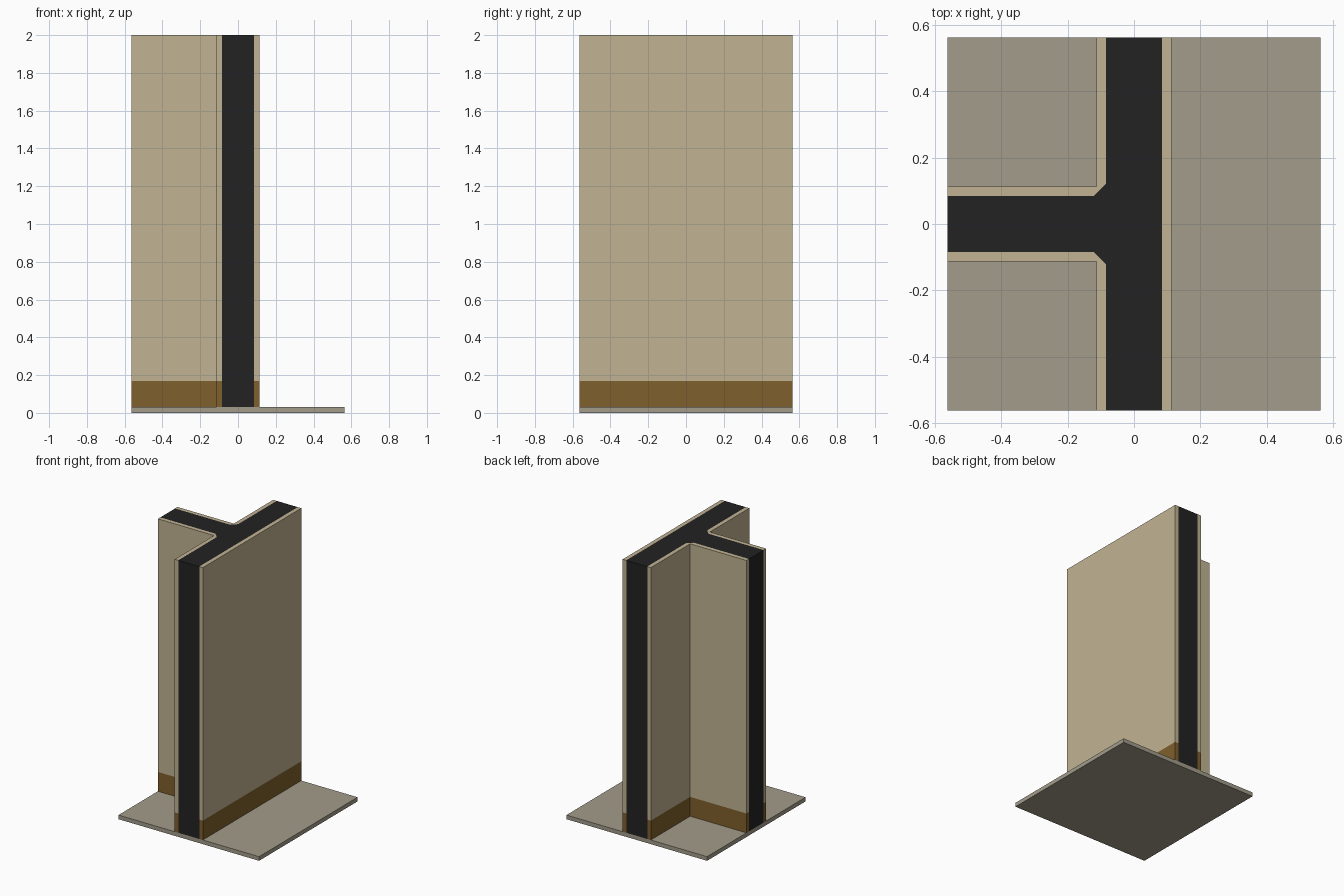
import bpy, bmesh

if "Cube" in bpy.data.objects:
    bpy.data.objects.remove(bpy.data.objects["Cube"])

# Main sizes: tile half width, wall half thickness, core half thickness, chamfer end
H, W, C, K = 0.5625, 0.1125, 0.084, 0.122
FLOOR, SKIRT, TOP = 0.03, 0.17, 2.0


def material(name, rgb):
    lin = [((c / 255 + 0.055) / 1.055) ** 2.4 for c in rgb]
    m = bpy.data.materials.new(name)
    m.diffuse_color = (*lin, 1)
    m.use_nodes = True
    m.node_tree.nodes["Principled BSDF"].inputs["Base Color"].default_value = m.diffuse_color
    return m


beige = material("beige plaster", (193, 179, 147))
brown = material("brown skirting", (127, 96, 44))
black = material("black core", (34, 34, 34))
stone = material("grey stone floor", (163, 156, 139))


def prism(name, pts, z0, z1, mat, open_edges=(), top=True, bottom=False):
    """Upright prism from an outline; hidden contact sides are left open."""
    bm = bmesh.new()
    lo = [bm.verts.new((x, y, z0)) for x, y in pts]
    hi = [bm.verts.new((x, y, z1)) for x, y in pts]
    n = len(pts)
    for i in range(n):
        if i not in open_edges:
            j = (i + 1) % n
            bm.faces.new((lo[i], lo[j], hi[j], hi[i]))
    if top:
        bm.faces.new(hi)
    if bottom:
        bm.faces.new(lo[::-1])
    bm.verts.index_update()
    for v in [v for v in bm.verts if not v.link_faces]:
        bm.verts.remove(v)
    me = bpy.data.meshes.new(name)
    bm.to_mesh(me)
    bm.free()
    me.materials.append(mat)
    ob = bpy.data.objects.new(name, me)
    bpy.context.collection.objects.link(ob)


# Floor tile
prism("floor_tile", [(-H, -H), (H, -H), (H, H), (-H, H)], 0, FLOOR, stone, bottom=True)

# T-shaped black core, seen at the top and at the three cut ends
prism("wall_core",
      [(-C, -H), (C, -H), (C, H), (-C, H), (-C, K), (-K, C),
       (-H, C), (-H, -C), (-K, -C), (-C, -K)],
      FLOOR, TOP, black, open_edges=(1, 3, 4, 5, 7, 8, 9))

# Plaster skins: one straight, two L-shaped mirrored in y (counter-clockwise)
straight = [(C, -H), (W, -H), (W, H), (C, H)]
back = [(-H, C), (-K, C), (-C, K), (-C, H), (-W, H), (-W, W), (-H, W)]
front = [(x, -y) for x, y in reversed(back)]
skins = [("right", straight, (3,)), ("back", back, (0, 1, 2)), ("front", front, (3, 4, 5))]
for label, outline, hidden in skins:
    prism(label + "_skirting", outline, FLOOR, SKIRT, brown, hidden, top=False)
    prism(label + "_plaster", outline, SKIRT, TOP, beige, hidden)
